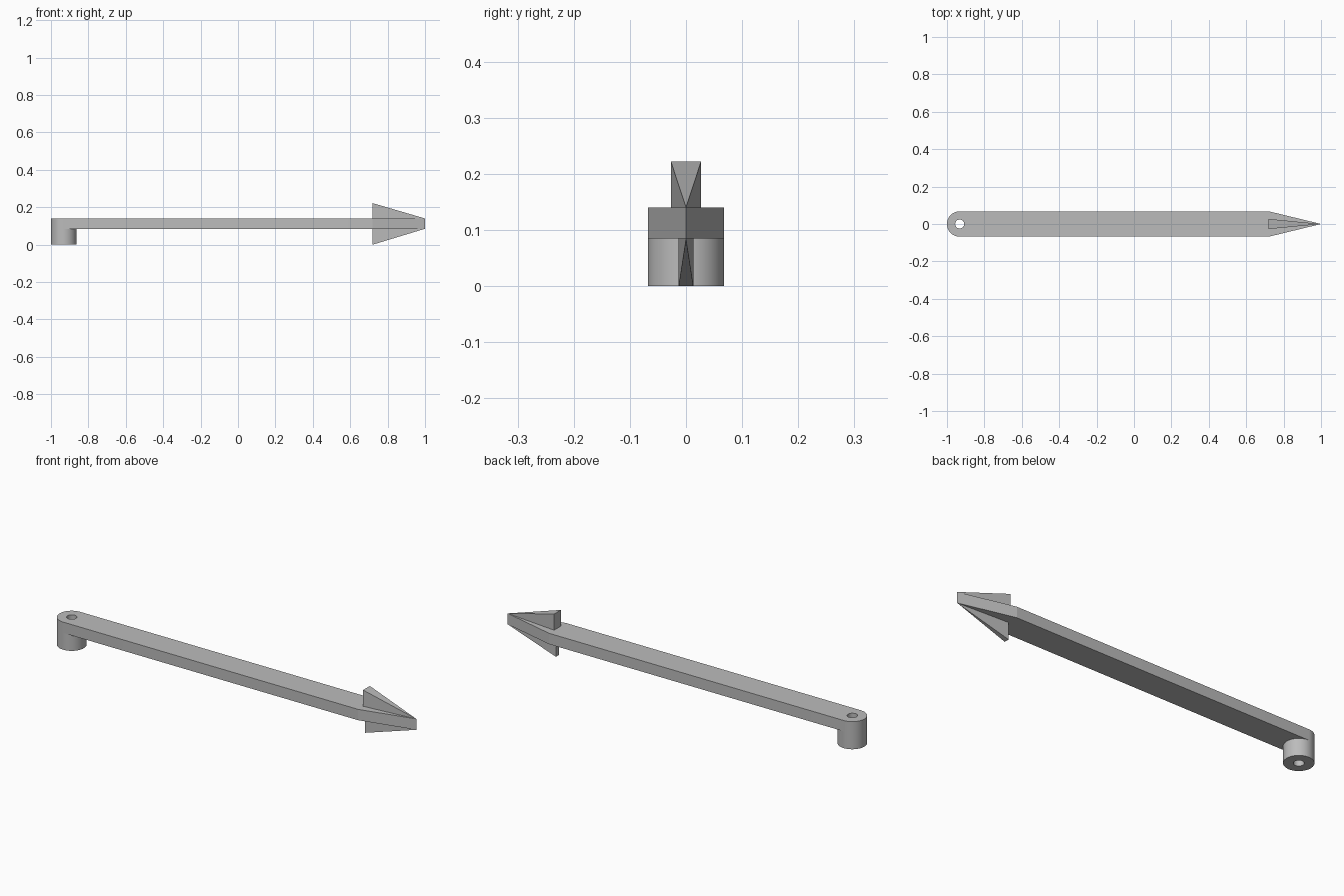
import bpy, bmesh, math

cube = bpy.data.objects.get("Cube")
if cube:
    bpy.data.objects.remove(cube, do_unlink=True)

RADIUS, HOLE = 0.068, 0.024
PIVOT_X, HEAD_X, TIP_X = -0.932, 0.72, 1.0
ARM_LOW, ARM_TOP = 0.085, 0.14

grey = bpy.data.materials.new("plain grey")
grey.use_nodes = True
colour = (0.5, 0.5, 0.5, 1)
grey.diffuse_color = colour
grey.node_tree.nodes["Principled BSDF"].inputs["Base Color"].default_value = colour


def add_object(name, mesh):
    obj = bpy.data.objects.new(name, mesh)
    bpy.context.collection.objects.link(obj)
    mesh.materials.clear()
    mesh.materials.append(grey)
    bpy.ops.object.select_all(action='DESELECT')
    obj.select_set(True)
    bpy.context.view_layer.objects.active = obj
    return obj


def arc(radius, start, end, steps):
    return [(PIVOT_X + radius * math.cos(start + (end - start) * i / steps),
             radius * math.sin(start + (end - start) * i / steps))
            for i in range(steps + 1)]


def plate(name, outlines, low, high):
    """Extrude closed flat outlines; an inner outline becomes a hole."""
    curve = bpy.data.curves.new(name + " profile", 'CURVE')
    curve.dimensions = '2D'
    curve.fill_mode = 'BOTH'
    curve.extrude = (high - low) / 2
    for points in outlines:
        spline = curve.splines.new('POLY')
        spline.points.add(len(points) - 1)
        for p, (x, y) in zip(spline.points, points):
            p.co = (x, y, 0, 1)
        spline.use_cyclic_u = True
    temp = bpy.data.objects.new(name + " temp", curve)
    mesh = bpy.data.meshes.new_from_object(temp)
    bpy.data.objects.remove(temp)
    bpy.data.curves.remove(curve)
    bm = bmesh.new()
    bm.from_mesh(mesh)
    bmesh.ops.remove_doubles(bm, verts=bm.verts, dist=0.0001)
    bmesh.ops.translate(bm, verts=bm.verts, vec=(0, 0, (low + high) / 2))
    bmesh.ops.recalc_face_normals(bm, faces=bm.faces)
    bm.to_mesh(mesh)
    bm.free()
    mesh.name = name
    add_object(name, mesh)
    bpy.ops.object.shade_smooth_by_angle(angle=math.radians(12))


def fin(name, half_width, base_z, outer_z):
    """Wedge with a rectangular back that narrows to the tip."""
    bm = bmesh.new()
    for z in (base_z, outer_z):
        for y in (-half_width, half_width):
            bm.verts.new((HEAD_X, y, z))
    bm.verts.new((TIP_X, 0, base_z))
    bmesh.ops.convex_hull(bm, input=bm.verts)
    bmesh.ops.dissolve_limit(bm, angle_limit=0.01, verts=bm.verts, edges=bm.edges)
    bmesh.ops.recalc_face_normals(bm, faces=bm.faces)
    mesh = bpy.data.meshes.new(name)
    bm.to_mesh(mesh)
    bm.free()
    add_object(name, mesh)


# Long arm with rounded pivot end and pointed tip
hole = arc(HOLE, 0, 2 * math.pi, 32)[:-1]
arm = arc(RADIUS, math.pi / 2, 3 * math.pi / 2, 32)
arm += [(HEAD_X, -RADIUS), (TIP_X, 0), (HEAD_X, RADIUS)]
plate("pointer_arm", [arm, hole], ARM_LOW, ARM_TOP)

# Pivot sleeve beneath the arm
plate("pivot_sleeve", [arc(RADIUS, 0, 2 * math.pi, 64)[:-1], hole], 0, ARM_LOW)

# Arrowhead fins
fin("upper_fin", 0.027, ARM_TOP, 0.222)
fin("lower_fin", 0.013, ARM_LOW, 0)
